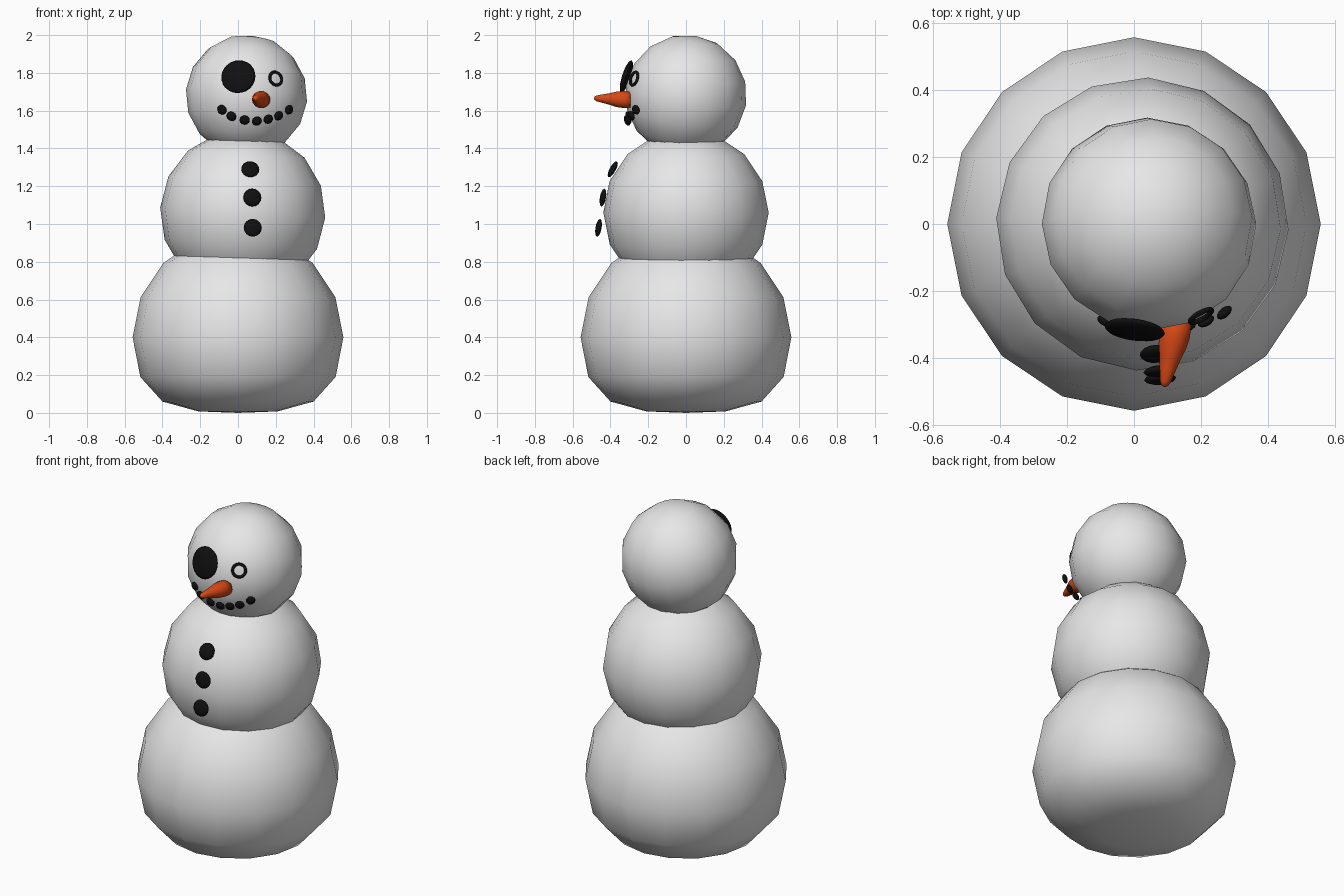
import bpy, bmesh, math
from mathutils import Vector, Matrix, Euler

if "Cube" in bpy.data.objects:
    bpy.data.objects.remove(bpy.data.objects["Cube"])


def material(name, rgb):
    m = bpy.data.materials.new(name)
    m.diffuse_color = (*rgb, 1)
    m.use_nodes = True
    m.node_tree.nodes["Principled BSDF"].inputs["Base Color"].default_value = m.diffuse_color
    return m


SNOW = material("snow_white", (0.8, 0.8, 0.8))
COAL = material("coal_black", (0.005, 0.005, 0.005))
CARROT = material("carrot_orange", (0.68, 0.065, 0.008))


def finish(name, bm, mat, matrix):
    bmesh.ops.recalc_face_normals(bm, faces=bm.faces)
    me = bpy.data.meshes.new(name)
    bm.to_mesh(me)
    bm.free()
    me.materials.append(mat)
    for p in me.polygons:
        p.use_smooth = True
    ob = bpy.data.objects.new(name, me)
    ob.matrix_world = matrix
    bpy.context.collection.objects.link(ob)
    return ob


def lathe(name, profile, segs, mat, matrix, closed=False):
    """Spin (radius, height) points round local z."""
    bm = bmesh.new()
    vs = [bm.verts.new((r, 0, z)) for r, z in profile]
    pairs = list(zip(vs, vs[1:]))
    if closed:
        pairs.append((vs[-1], vs[0]))
    es = [bm.edges.new(p) for p in pairs]
    bmesh.ops.spin(bm, geom=vs + es, axis=(0, 0, 1), cent=(0, 0, 0),
                   angle=2 * math.pi, steps=segs)
    bmesh.ops.remove_doubles(bm, verts=bm.verts, dist=1e-4)
    return finish(name, bm, mat, matrix)


def arc(radius, half_height, n):
    """Half ellipse from the lower to the upper pole."""
    return [(radius * math.cos(a), half_height * math.sin(a))
            for a in (math.pi * (i / n - 0.5) for i in range(n + 1))]


def facing(pos, normal):
    """Local z points along the normal."""
    q = Vector(normal).to_track_quat('Z', 'Y')
    return Matrix.Translation(pos) @ q.to_matrix().to_4x4()


def placed(pos, rot):
    return Matrix.Translation(pos) @ Euler(rot).to_matrix().to_4x4()


# Snowballs: the lowest one is flattened underneath
base = [(0, 0.0), (0.21, 0.008), (0.40, 0.06), (0.517, 0.19)]
base += [(r, z + 0.4) for r, z in arc(0.558, 0.558, 8)[4:]]
lathe("lower_ball", base, 16, SNOW, Matrix.Identity(4))
lathe("middle_ball", arc(0.438, 0.438, 8), 16, SNOW,
      placed((0.025, 0, 1.06), (0, 0.06, -0.04)))
HEAD = Vector((0.045, 0, 1.68))
lathe("head", arc(0.322, 0.322, 8), 16, SNOW, placed(HEAD, (-0.16, 0.1, 0)))

# Odd eyes: a big button and a small ring
p = Vector((0.002, -0.316, 1.78))
lathe("big_eye", arc(0.091, 0.02, 8), 24, COAL, facing(p, p - HEAD))
p = Vector((0.2, -0.275, 1.77))
ring = [(0.036 + 0.008 * math.cos(a), 0.008 * math.sin(a))
        for a in (math.tau * i / 8 for i in range(8))]
lathe("ring_eye", ring, 20, COAL, facing(p, p - HEAD), closed=True)

# Mouth pebbles
mouth = [(-0.085, -0.29, 1.605), (-0.035, -0.305, 1.57), (0.035, -0.312, 1.55),
         (0.1, -0.312, 1.545), (0.16, -0.305, 1.555), (0.215, -0.29, 1.573),
         (0.27, -0.265, 1.605)]
for i, p in enumerate(mouth):
    lathe(f"mouth_pebble_{i + 1}", arc(0.027, 0.014, 6), 12, COAL,
          facing(p, Vector(p) - HEAD))

# Chest buttons, each leaning back by its own angle
for i, (x, y, z, lean) in enumerate([(0.065, -0.388, 1.29, 0.5),
                                     (0.076, -0.44, 1.14, 0.17),
                                     (0.078, -0.463, 0.98, 0.17)]):
    lathe(f"button_{i + 1}", arc(0.048, 0.016, 6), 16, COAL,
          facing((x, y, z), (0.08, -math.cos(lean), math.sin(lean))))

# Carrot nose
root, tip = Vector((0.13, -0.29, 1.657)), Vector((0.09, -0.487, 1.666))
L = (tip - root).length
carrot = [(0, 0), (0.042, 0), (0.046, 0.2 * L), (0.042, 0.38 * L), (0.032, 0.56 * L),
          (0.024, 0.74 * L), (0.016, 0.92 * L), (0.009, 0.985 * L), (0, L)]
lathe("carrot_nose", carrot, 14, CARROT, facing(root, tip - root))
